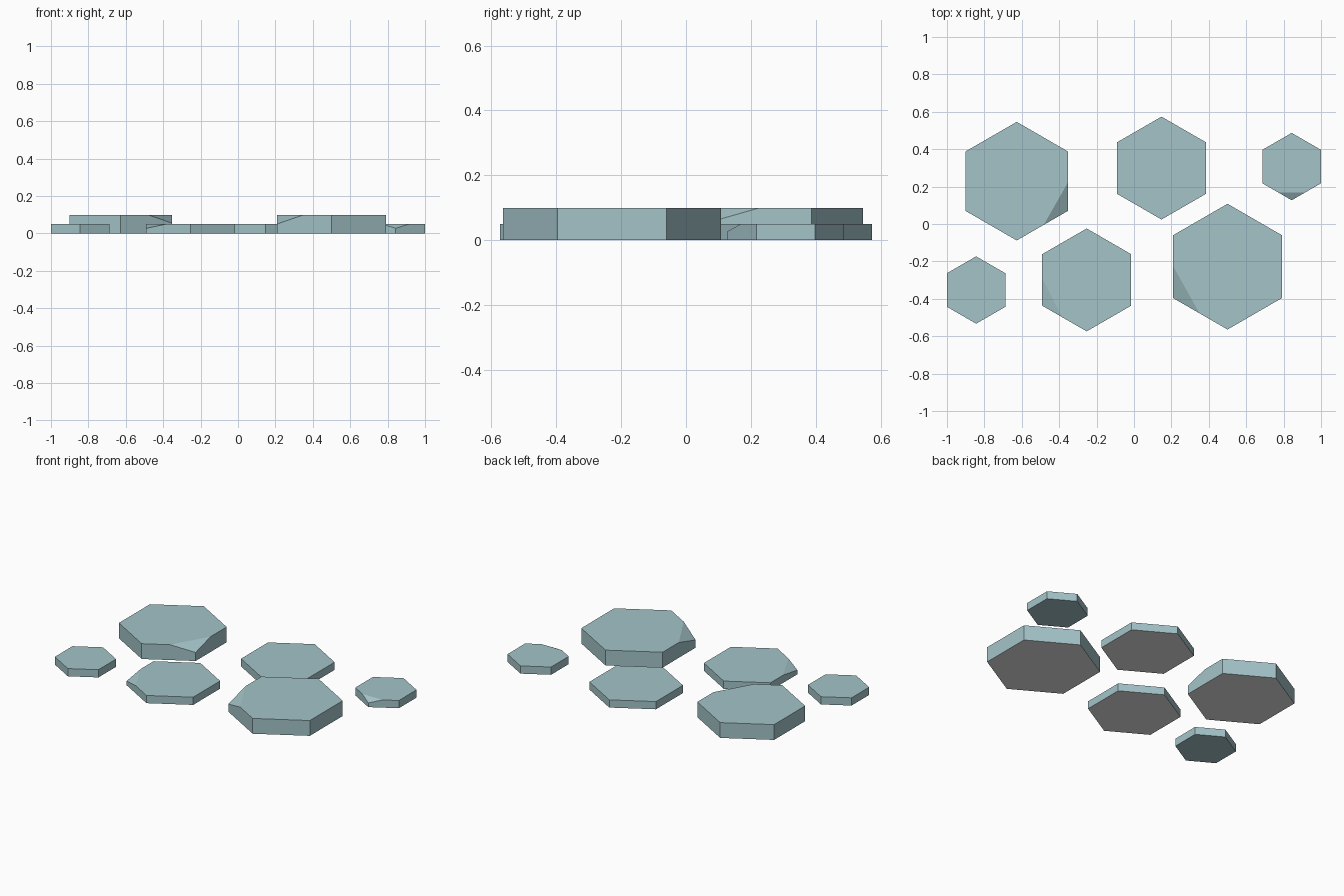
import bpy
import bmesh
from math import radians
from mathutils import Matrix, Vector

default_cube = bpy.data.objects.get("Cube")
if default_cube:
    bpy.data.objects.remove(default_cube, do_unlink=True)


def make_material(name, rgb):
    mat = bpy.data.materials.new(name)
    mat.use_nodes = True
    mat.diffuse_color = (*rgb, 1)
    mat.node_tree.nodes["Principled BSDF"].inputs["Base Color"].default_value = (*rgb, 1)
    return mat


STONE = make_material("pale teal stone", (0.37, 0.55, 0.58))
UNDERSIDE = make_material("light grey underside", (0.8, 0.8, 0.8))


def hex_corner(radius, angle, z):
    return Matrix.Rotation(radians(angle), 3, 'Z') @ Vector((radius, 0, 0)) + Vector((0, 0, z))


def chip_corner(bm, radius, height, angle, reach_back, reach_on, depth):
    """Slice off one top corner with a sloping plane."""
    corner = hex_corner(radius, angle, height)
    back = (hex_corner(radius, angle - 60, height) - corner).normalized() * reach_back
    on = (hex_corner(radius, angle + 60, height) - corner).normalized() * reach_on
    low = corner - Vector((0, 0, depth))
    normal = (corner + back - low).cross(corner + on - low).normalized()
    if normal.dot(corner - low) < 0:
        normal.negate()
    cut = bmesh.ops.bisect_plane(bm, geom=bm.verts[:] + bm.edges[:] + bm.faces[:],
                                 plane_co=low, plane_no=normal, clear_outer=True)
    edges = [e for e in cut["geom_cut"] if isinstance(e, bmesh.types.BMEdge)]
    bmesh.ops.holes_fill(bm, edges=edges, sides=0)


def paving_stone(name, x, y, radius, height, grey_base, chip=None):
    bm = bmesh.new()
    # Hexagonal slab with points towards front and back
    base = bm.faces.new([bm.verts.new(hex_corner(radius, 30 + 60 * i, 0)) for i in range(6)])
    slab = bmesh.ops.extrude_face_region(bm, geom=[base], use_keep_orig=True)
    top = [v for v in slab["geom"] if isinstance(v, bmesh.types.BMVert)]
    bmesh.ops.translate(bm, verts=top, vec=(0, 0, height))
    bmesh.ops.recalc_face_normals(bm, faces=bm.faces[:])
    if chip:
        chip_corner(bm, radius, height, *chip)
    bmesh.ops.recalc_face_normals(bm, faces=bm.faces[:])
    # Underside colour
    for face in bm.faces:
        face.material_index = int(grey_base and face.normal.z < -0.9)
    mesh = bpy.data.meshes.new(name)
    bm.to_mesh(mesh)
    bm.free()
    mesh.materials.append(STONE)
    mesh.materials.append(UNDERSIDE)
    obj = bpy.data.objects.new(name, mesh)
    obj.location = (x, y, 0)
    bpy.context.collection.objects.link(obj)


THICK, THIN = 0.099, 0.05

# Chip: corner angle, reach along both top edges, depth
paving_stone("large_stone_back_right", -0.627, 0.229, 0.317, THICK, True, (-30, 0.15, 0.153, 0.044))
paving_stone("large_stone_front_left", 0.5, -0.228, 0.336, THICK, True, (210, 0.171, 0.163, 0.049))
paving_stone("medium_stone_back", 0.147, 0.299, 0.275, THIN, True)
paving_stone("medium_stone_front", -0.253, -0.299, 0.275, THIN, True, (210, 0.143, 0.126, 0.023))
paving_stone("small_stone_left", 0.843, 0.307, 0.18, THIN, False, (270, 0.084, 0.084, 0.023))
paving_stone("small_stone_right", -0.844, -0.353, 0.18, THIN, False)
